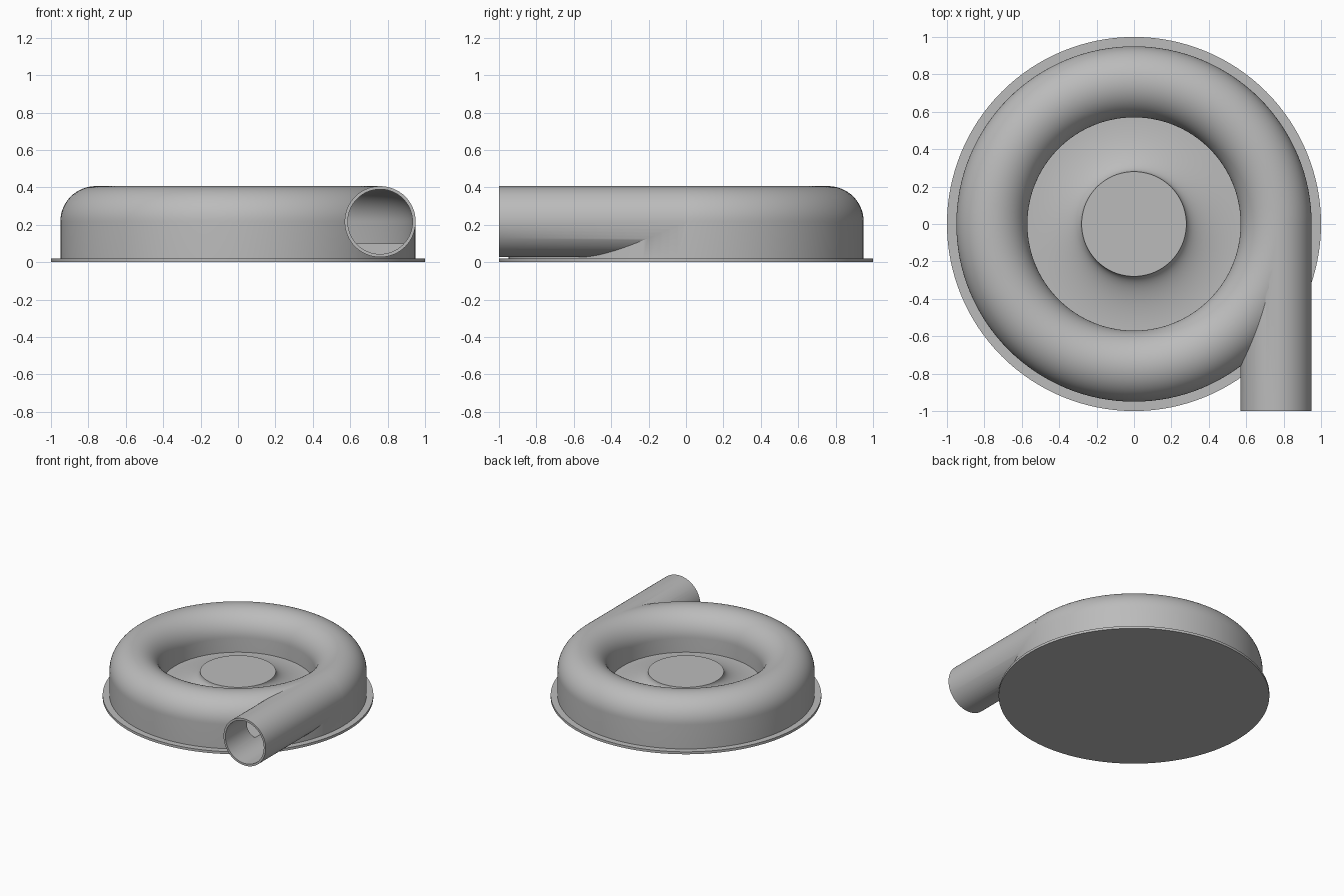
import bpy, bmesh, math
from mathutils import Matrix

cube = bpy.data.objects.get("Cube")
if cube:
    bpy.data.objects.remove(cube)

SEGMENTS = 128
RING_R, TUBE_R, AXIS_Z = 0.76, 0.19, 0.217
WALL, FLOOR_Z = 0.017, 0.1

metal = bpy.data.materials.new("plain grey")
metal.use_nodes = True
grey = (0.5, 0.5, 0.5, 1)
metal.diffuse_color = grey
metal.node_tree.nodes["Principled BSDF"].inputs["Base Color"].default_value = grey


def finish(name, bm):
    bmesh.ops.remove_doubles(bm, verts=bm.verts, dist=1e-5)
    bmesh.ops.recalc_face_normals(bm, faces=bm.faces)
    mesh = bpy.data.meshes.new(name)
    bm.to_mesh(mesh)
    bm.free()
    obj = bpy.data.objects.new(name, mesh)
    mesh.materials.append(metal)
    bpy.context.collection.objects.link(obj)
    return obj


def revolve(name, profile, closed=False):
    """Spin (radius, height) points around z."""
    bm = bmesh.new()
    verts = [bm.verts.new((r, 0, z)) for r, z in profile]
    edges = [bm.edges.new(pair) for pair in zip(verts, verts[1:])]
    if closed:
        edges.append(bm.edges.new((verts[-1], verts[0])))
    bmesh.ops.spin(bm, geom=verts + edges, axis=(0, 0, 1), cent=(0, 0, 0),
                   angle=math.tau, steps=SEGMENTS)
    return finish(name, bm)


def tunnel(radius, bottom):
    """Half-round arch on straight walls, as a ring section."""
    arc = [(RING_R + radius * math.cos(math.pi * i / 32),
            AXIS_Z + radius * math.sin(math.pi * i / 32)) for i in range(33)]
    return [(RING_R + radius, bottom)] + arc + [(RING_R - radius, bottom)]


def tube(name, radius, y0, y1):
    bm = bmesh.new()
    place = (Matrix.Translation((RING_R, (y0 + y1) / 2, AXIS_Z))
             @ Matrix.Rotation(math.pi / 2, 4, 'X'))
    bmesh.ops.create_cone(bm, cap_ends=True, segments=64, radius1=radius,
                          radius2=radius, depth=y1 - y0, matrix=place)
    return finish(name, bm)


def select(obj):
    bpy.ops.object.select_all(action='DESELECT')
    obj.select_set(True)
    bpy.context.view_layer.objects.active = obj


def combine(target, other, operation):
    select(target)
    mod = target.modifiers.new(operation.lower(), 'BOOLEAN')
    mod.operation, mod.solver, mod.object = operation, 'EXACT', other
    bpy.ops.object.modifier_apply(modifier=mod.name)
    bpy.data.objects.remove(other)


# Flat mounting flange
base = revolve("base_flange", [(0, 0), (1, 0), (1, 0.02), (0, 0.02)])

# Hollow ring housing with its tangential outlet pipe
housing = revolve("ring_housing", tunnel(TUBE_R, 0.01), closed=True)
combine(housing, tube("outlet_pipe", TUBE_R, -1, -0.011), 'UNION')
combine(housing, revolve("ring_cavity", tunnel(TUBE_R - WALL, FLOOR_Z), closed=True), 'DIFFERENCE')
combine(housing, tube("pipe_bore", TUBE_R - WALL, -1.1, -0.007), 'DIFFERENCE')

# Central hub flaring down into the floor
hub_r, hub_z, flare_r = 0.28, 0.21, 0.575
flare = [(flare_r - (flare_r - hub_r) * math.cos(math.pi / 2 * i / 16),
          hub_z - (hub_z - FLOOR_Z) * math.sin(math.pi / 2 * i / 16))
         for i in range(17)]
hub = revolve("centre_hub", [(0, hub_z)] + flare + [(flare_r, 0.01), (0, 0.01)])

for part in (base, housing, hub):
    select(part)
    bpy.ops.object.shade_smooth_by_angle(angle=math.radians(30))
